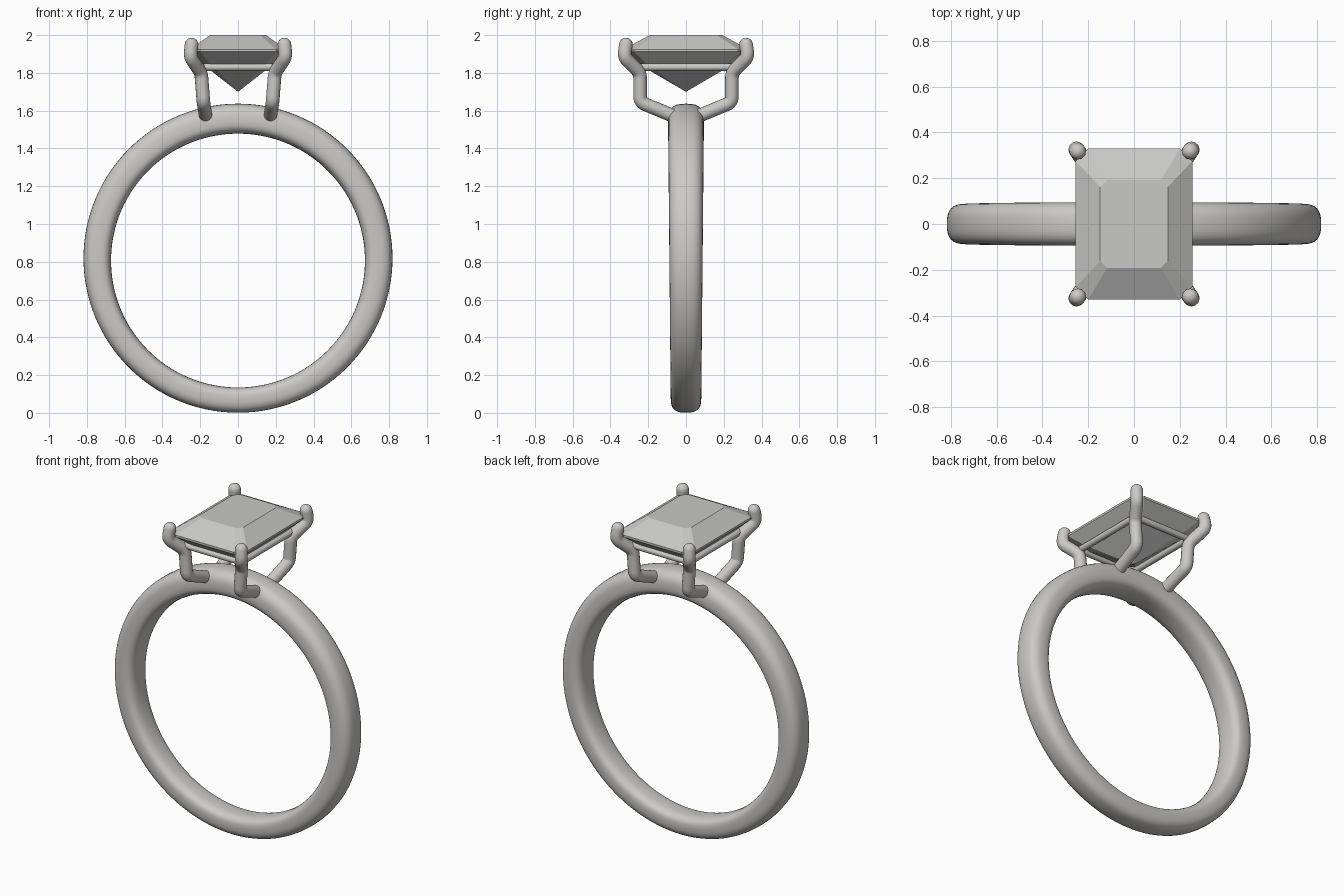
import bpy, bmesh, math
from mathutils import Vector

cube = bpy.data.objects.get("Cube")
if cube:
    bpy.data.objects.remove(cube, do_unlink=True)


def material(name, color):
    m = bpy.data.materials.new(name)
    m.use_nodes = True
    m.diffuse_color = color
    m.node_tree.nodes["Principled BSDF"].inputs["Base Color"].default_value = color
    return m


METAL = material("pale metal", (0.60, 0.59, 0.57, 1))
STONE = material("grey stone", (0.58, 0.58, 0.57, 1))


def add_object(name, mesh, mat, smooth_angle=None):
    obj = bpy.data.objects.new(name, mesh)
    bpy.context.collection.objects.link(obj)
    mesh.materials.clear()
    mesh.materials.append(mat)
    if smooth_angle:
        bpy.ops.object.select_all(action="DESELECT")
        obj.select_set(True)
        bpy.context.view_layer.objects.active = obj
        bpy.ops.object.shade_smooth_by_angle(angle=math.radians(smooth_angle))
    return obj


def finish(bm, name, mat, smooth_angle=None):
    bmesh.ops.recalc_face_normals(bm, faces=bm.faces)
    mesh = bpy.data.meshes.new(name)
    bm.to_mesh(mesh)
    bm.free()
    return add_object(name, mesh, mat, smooth_angle)


def bridge(bm, a, b):
    for i in range(len(a)):
        j = (i + 1) % len(a)
        bm.faces.new((a[i], a[j], b[j], b[i]))


# Band: rounded section swept round, wider and thicker toward the top
def build_band(steps=128, sides=32):
    bm = bmesh.new()
    rings = []
    for s in range(steps):
        t = math.tau * s / steps
        up = math.sin(t)
        inner = 0.672 - 0.0125 * up
        outer = 0.818
        half = 0.088 + 0.007 * up
        mid = inner + 0.42 * (outer - inner)
        ring = []
        for k in range(sides):
            a = math.tau * k / sides
            c, d = math.cos(a), math.sin(a)
            power = 2 / 2.8
            reach = outer - mid if c > 0 else mid - inner
            r = mid + math.copysign(abs(c) ** power, c) * reach
            y = math.copysign(abs(d) ** power, d) * half
            ring.append(bm.verts.new((r * math.cos(t), y, 0.819 + r * up)))
        rings.append(ring)
    for s in range(steps):
        bridge(bm, rings[s], rings[(s + 1) % steps])
    finish(bm, "band", METAL, 60)


# Stone: step cut built from stacked rectangles with clipped corners
def build_stone():
    bm = bmesh.new()

    def ring(x, y, cut, z):
        pts = [(x, y - cut), (x - cut, y), (cut - x, y), (-x, y - cut),
               (-x, cut - y), (cut - x, -y), (x - cut, -y), (x, cut - y)]
        return [bm.verts.new((px, py, z)) for px, py in pts]

    levels = [(0.148, 0.192, 0.03, 2.0), (0.255, 0.33, 0.055, 1.925),
              (0.255, 0.33, 0.055, 1.912), (0.18, 0.24, 0.04, 1.84)]
    rings = [ring(*level) for level in levels]
    bm.faces.new(rings[0])
    for a, b in zip(rings, rings[1:]):
        bridge(bm, a, b)
    point = bm.verts.new((0, 0, 1.70))
    last = rings[-1]
    for i in range(8):
        bm.faces.new((last[i], last[(i + 1) % 8], point))
    finish(bm, "stone", STONE)


def rounded(points, radius, closed=False, steps=6):
    """Return the path with each corner replaced by a short curve."""
    pts = [Vector(p) for p in points]
    out = []
    for i, p in enumerate(pts):
        if not closed and i in (0, len(pts) - 1):
            out.append(p)
            continue
        before, after = pts[i - 1], pts[(i + 1) % len(pts)]
        a = p + (before - p).normalized() * radius
        b = p + (after - p).normalized() * radius
        for k in range(steps + 1):
            t = k / steps
            out.append(a * (1 - t) ** 2 + p * 2 * t * (1 - t) + b * t * t)
    return out


def tube(name, points, radius, closed=False, round_end=False):
    path = [(p, 1.0) for p in points]
    if round_end:
        tip = points[-1]
        way = (tip - points[-2]).normalized()
        for k in range(1, 7):
            a = math.radians(14.5 * k)
            path.append((tip + way * radius * math.sin(a), math.cos(a)))
    curve = bpy.data.curves.new(name, "CURVE")
    curve.dimensions = "3D"
    curve.bevel_depth = radius
    curve.bevel_resolution = 6
    curve.use_fill_caps = True
    spline = curve.splines.new("POLY")
    spline.points.add(len(path) - 1)
    for pt, (co, scale) in zip(spline.points, path):
        pt.co = (*co, 1)
        pt.radius = scale
    spline.use_cyclic_u = closed
    temp = bpy.data.objects.new(name + "_path", curve)
    bpy.context.collection.objects.link(temp)
    graph = bpy.context.evaluated_depsgraph_get()
    mesh = bpy.data.meshes.new_from_object(temp.evaluated_get(graph))
    bpy.data.objects.remove(temp, do_unlink=True)
    add_object(name, mesh, METAL, 60)


build_band()
build_stone()

# Rail: thin frame beneath the stone
frame = [(0.195, 0.245, 1.83), (-0.195, 0.245, 1.83),
         (-0.195, -0.245, 1.83), (0.195, -0.245, 1.83)]
tube("rail", rounded(frame, 0.02, closed=True), 0.019, closed=True)

# Prongs: four bent arms mirrored about both axes
arm = [(0.17, 0.05, 1.565), (0.183, 0.243, 1.645), (0.195, 0.243, 1.80),
       (0.253, 0.328, 1.885), (0.246, 0.318, 1.95)]
for side, sx in (("left", 1), ("right", -1)):
    for end, sy in (("back", 1), ("front", -1)):
        path = [(x * sx, y * sy, z) for x, y, z in arm]
        tube(f"{end}_{side}_prong", rounded(path, 0.03), 0.036, round_end=True)
